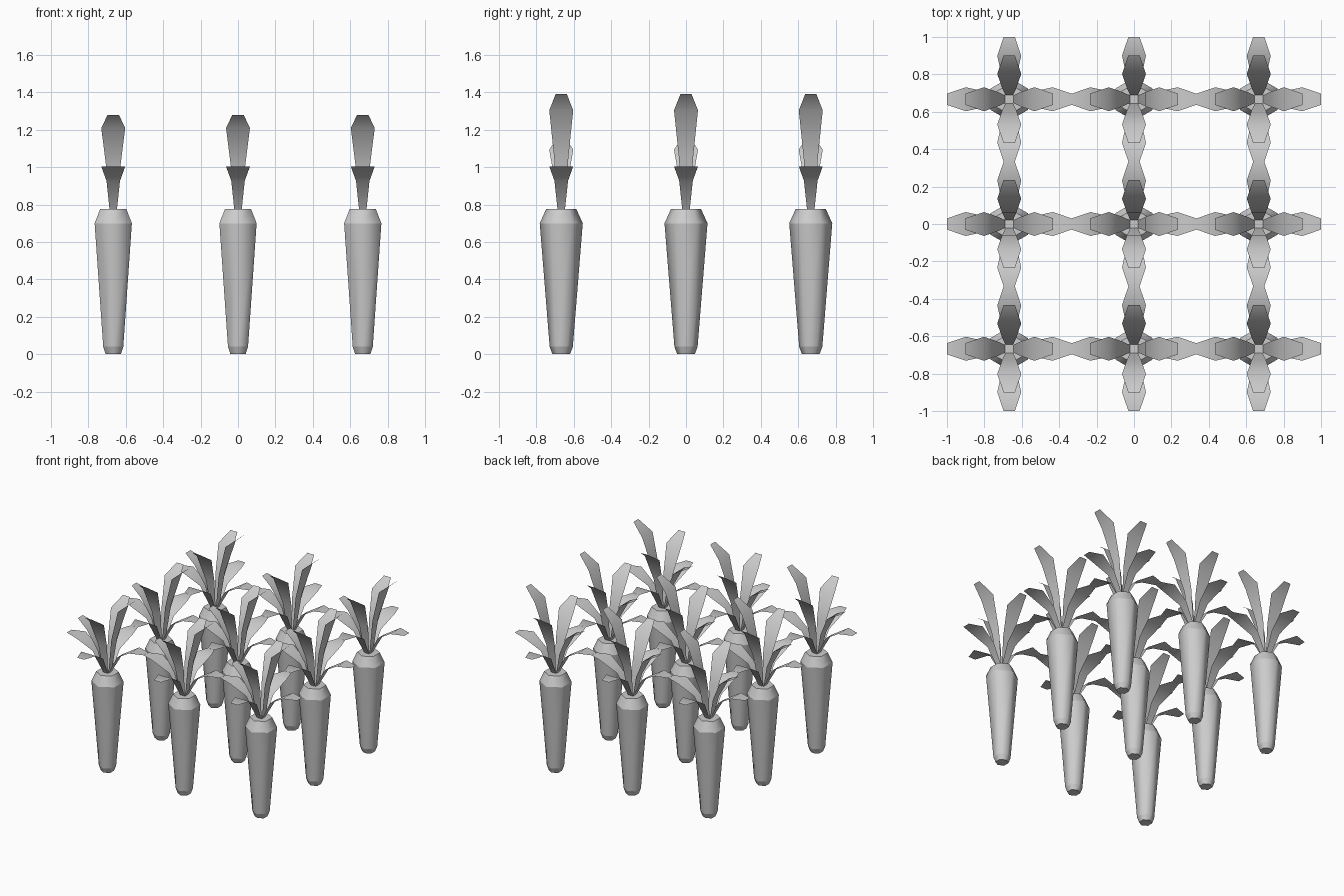
import bpy, bmesh, math
from mathutils import Matrix

if "Cube" in bpy.data.objects:
    bpy.data.objects.remove(bpy.data.objects["Cube"], do_unlink=True)

# One plain grey for everything
GREY = (0.6, 0.6, 0.6, 1)
mat = bpy.data.materials.new("plain_grey")
mat.use_nodes = True
mat.diffuse_color = GREY
shader = mat.node_tree.nodes["Principled BSDF"]
shader.inputs["Base Color"].default_value = GREY
shader.inputs["Roughness"].default_value = 0.9

SPACING = 0.667
TOP = 0.775
SIDES = 6


def finish(bm, name):
    mesh = bpy.data.meshes.new(name)
    bm.to_mesh(mesh)
    bm.free()
    mesh.materials.append(mat)
    return mesh


def make_root():
    """Six-sided tapered root with a bevelled shoulder and tip."""
    bm = bmesh.new()
    rings = []
    for radius, z in [(0.047, 0), (0.062, 0.04), (0.115, 0.7), (0.081, TOP)]:
        ring = []
        for i in range(SIDES):
            a = math.pi / 2 + math.tau * i / SIDES
            ring.append(bm.verts.new((radius * math.cos(a), radius * math.sin(a), z)))
        rings.append(ring)
    for low, high in zip(rings, rings[1:]):
        for i in range(SIDES):
            j = (i + 1) % SIDES
            bm.faces.new((low[i], low[j], high[j], high[i])).smooth = True
    bm.faces.new(rings[0][::-1])
    bm.faces.new(rings[-1])
    # Keep the horizontal rings crisp, the long sides soft
    for e in bm.edges:
        if abs(e.verts[0].co.z - e.verts[1].co.z) < 0.001:
            e.smooth = False
    return finish(bm, "root")


def add_leaf(bm, angle, height, profile):
    """Thin leaf from rows of (reach, height fraction, half width)."""
    turn = Matrix.Rotation(angle, 4, "Z")
    rows = []
    for reach, frac, half in profile:
        z = TOP + height * frac
        rows.append([bm.verts.new(turn @ Matrix.Translation((reach, s * half, z)).translation)
                     for s in (-1, 1)])
    for a, b in zip(rows, rows[1:]):
        bm.faces.new((a[0], b[0], b[1], a[1])).smooth = True


UPPER = [(0.022, 0, 0.02), (0.06, 0.45, 0.038), (0.135, 0.86, 0.064), (0.235, 1, 0.03)]
LOWER = [(0.022, 0, 0.02), (0.105, 0.66, 0.036), (0.233, 1, 0.064), (0.333, 1, 0.03)]


def make_leaves():
    """Four upright leaves of varied height over four spreading ones."""
    bm = bmesh.new()
    for k, height in enumerate((0.615, 0.505, 0.37, 0.505)):
        add_leaf(bm, k * math.pi / 2, height, UPPER)
        add_leaf(bm, k * math.pi / 2, 0.229, LOWER)
    return finish(bm, "leaves")


# Three by three planting
parts = {"root": make_root(), "leaves": make_leaves()}
for row in (-1, 0, 1):
    for col in (-1, 0, 1):
        for name, mesh in parts.items():
            ob = bpy.data.objects.new(f"{name}_{row + 2}_{col + 2}", mesh)
            ob.location = (col * SPACING, row * SPACING, 0)
            bpy.context.collection.objects.link(ob)
